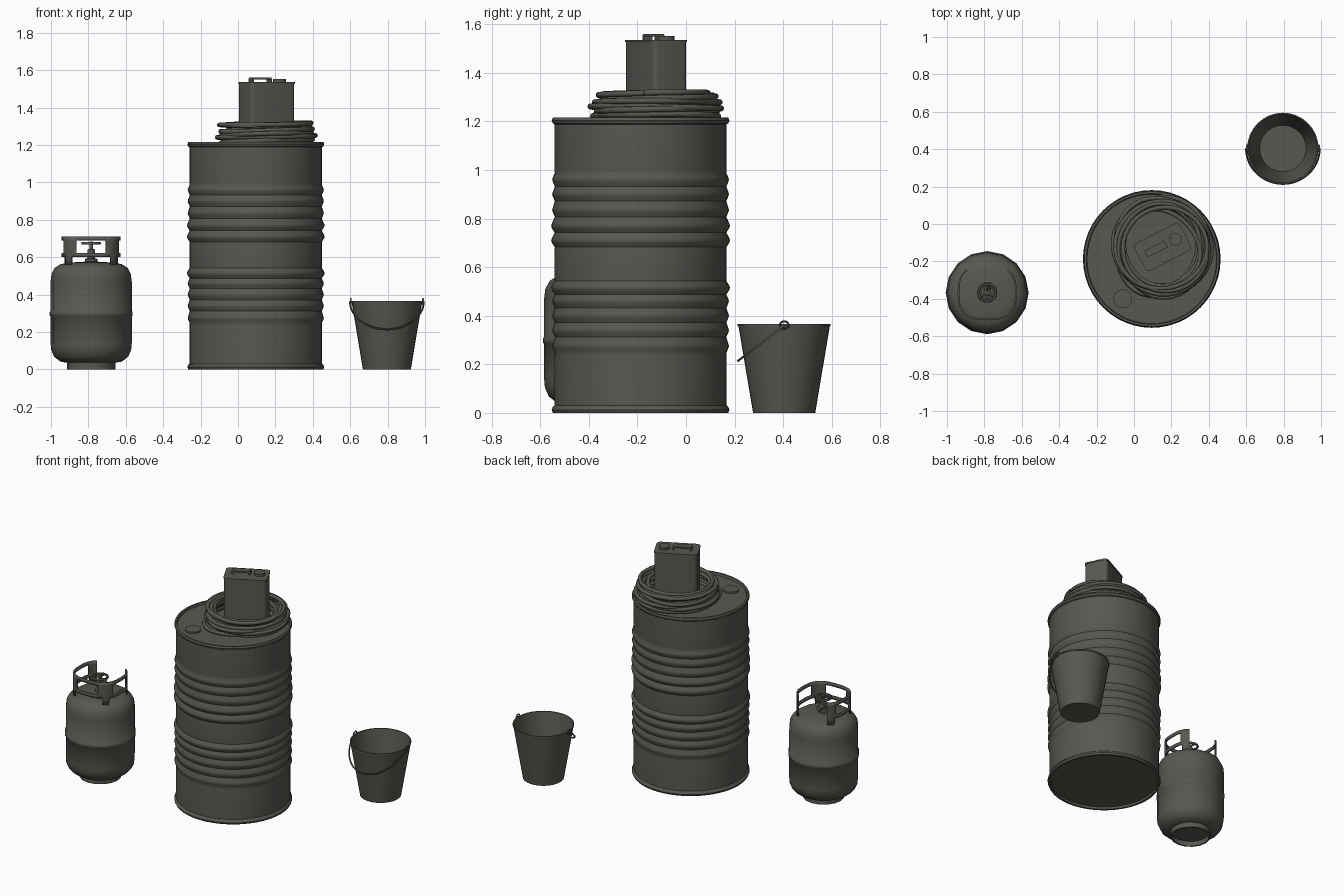
import bpy, bmesh, math, random
from mathutils import Vector, Matrix

if "Cube" in bpy.data.objects:
    bpy.data.objects.remove(bpy.data.objects["Cube"])

random.seed(4)
mat = bpy.data.materials.new("dark_grey")
mat.diffuse_color = (0.10, 0.095, 0.083, 1)
mat.use_nodes = True
mat.node_tree.nodes["Principled BSDF"].inputs["Base Color"].default_value = mat.diffuse_color


def finish(ob, angle=35):
    ob.data.materials.clear()
    ob.data.materials.append(mat)
    bpy.ops.object.select_all(action='DESELECT')
    ob.select_set(True)
    bpy.context.view_layer.objects.active = ob
    bpy.ops.object.shade_smooth_by_angle(angle=math.radians(angle))
    return ob


def from_bmesh(name, bm, angle=35):
    bmesh.ops.recalc_face_normals(bm, faces=bm.faces)
    me = bpy.data.meshes.new(name)
    bm.to_mesh(me)
    bm.free()
    ob = bpy.data.objects.new(name, me)
    bpy.context.collection.objects.link(ob)
    return finish(ob, angle)


def lathe(name, profile, centre, segs=32, angle=35, closed=False):
    bm = bmesh.new()
    rings = []
    for r, z in profile:
        rings.append([bm.verts.new((centre[0] + r * math.cos(2 * math.pi * i / segs),
                                    centre[1] + r * math.sin(2 * math.pi * i / segs), z))
                      for i in range(segs)])
    if closed:
        rings.append(rings[0])
    for a, b in zip(rings, rings[1:]):
        for i in range(segs):
            j = (i + 1) % segs
            bm.faces.new((a[i], a[j], b[j], b[i]))
    bmesh.ops.remove_doubles(bm, verts=bm.verts, dist=1e-5)
    return from_bmesh(name, bm, angle)


def disc(name, x, y, z0, z1, r, segs=24):
    return lathe(name, [(0, z0), (r, z0), (r, z1), (0, z1)], (x, y), segs)


def tube(name, points, radius, cyclic=False, res=2):
    cu = bpy.data.curves.new(name, 'CURVE')
    cu.dimensions = '3D'
    cu.bevel_depth = radius
    cu.bevel_resolution = res
    cu.use_fill_caps = True
    sp = cu.splines.new('POLY')
    sp.points.add(len(points) - 1)
    for p, c in zip(sp.points, points):
        p.co = (*c, 1)
    sp.use_cyclic_u = cyclic
    ob = bpy.data.objects.new(name, cu)
    bpy.context.collection.objects.link(ob)
    bpy.ops.object.select_all(action='DESELECT')
    ob.select_set(True)
    bpy.context.view_layer.objects.active = ob
    bpy.ops.object.convert(target='MESH')
    return finish(bpy.context.view_layer.objects.active, 60)


def rounded_box(name, centre, size, turn, corner):
    bm = bmesh.new()
    bmesh.ops.create_cube(bm, size=1)
    bmesh.ops.scale(bm, vec=size, verts=bm.verts)
    if corner:
        up = [e for e in bm.edges if abs(e.verts[0].co.z - e.verts[1].co.z) > 1e-4]
        bmesh.ops.bevel(bm, geom=up, offset=corner, segments=4, profile=0.5, affect='EDGES')
    bm.transform(Matrix.Translation(centre) @ Matrix.Rotation(turn, 4, 'Z'))
    return from_bmesh(name, bm)


# Oil drum with two groups of pressed ribs
DX, DY = 0.095, -0.187
prof = [(0, .015), (.345, .015), (.347, 0), (.361, 0), (.366, .012), (.361, .025), (.354, .03)]
for group in ((.275, .34, .40, .46, .515), (.71, .77, .835, .90, .96)):
    prof.append((.354, group[0] - .04))
    for k, z in enumerate(group):
        peak = .368 if z in (.515, .71, .77) else .364
        prof += [(.353, z - .028), (peak - .003, z - .01), (peak, z), (peak - .003, z + .01)]
    prof += [(.353, group[-1] + .028), (.354, group[-1] + .04)]
prof += [(.354, 1.188), (.361, 1.192), (.366, 1.204), (.361, 1.215), (.350, 1.215),
         (.346, 1.20), (0, 1.20)]
lathe("drum", prof, (DX, DY), 48)
disc("drum_bung", -.06, -.40, 1.195, 1.21, .05)

# Loose coil of hose on the drum lid
CX, CY = 0.143, -0.125
turns, per = 15, 36
keys = [(random.uniform(.20, .262), random.uniform(0, 6.28), random.uniform(.006, .018),
         random.uniform(-.016, .016), random.uniform(-.016, .016), random.uniform(0, 6.28))
        for _ in range(turns + 2)]
pts = []
for i in range(turns * per):
    t = i / per
    k, f = int(t), t - int(t)
    f = f * f * (3 - 2 * f)
    th = 2 * math.pi * t
    a, b = keys[k], keys[k + 1]
    lerp = lambda n: a[n] * (1 - f) + b[n] * f
    r = lerp(0) + lerp(2) * math.cos(2 * th + lerp(1))
    z = 1.216 + .102 * t / turns + .008 * math.sin(th + lerp(5))
    pts.append((CX + lerp(3) + r * math.cos(th), CY + lerp(4) + r * math.sin(th), max(z, 1.213)))
tube("hose_coil", pts, .0125)

# Fuel can standing inside the coil
KX, KY, TURN = 0.153, -0.123, math.radians(27)


def on_can(u, v, z):
    return Vector((KX + u * math.cos(TURN) - v * math.sin(TURN),
                   KY + u * math.sin(TURN) + v * math.cos(TURN), z))


rounded_box("can_body", on_can(0, 0, 1.364), (.268, .158, .328), TURN, .022)
rounded_box("can_lip", on_can(0, 0, 1.531), (.275, .165, .009), TURN, .025)
rounded_box("can_handle_bar", on_can(-.035, .006, 1.555), (.115, .04, .01), TURN, 0)
for n, u in (("left", -.089), ("right", .019)):
    rounded_box("can_handle_leg_" + n, on_can(u, .006, 1.543), (.012, .04, .026), TURN, 0)
cap = on_can(.08, .006, 0)
disc("can_cap", cap.x, cap.y, 1.53, 1.552, .034, 20)

# Gas bottle
GX, GY = -0.785, -0.367
lathe("gas_bottle", [(0, .03), (.12, .034), (.165, .042), (.198, .068), (.214, .105), (.217, .14),
                     (.217, .284), (.222, .289), (.222, .307), (.217, .312), (.217, .47),
                     (.212, .51), (.195, .543), (.165, .562), (.12, .571), (0, .578)],
      (GX, GY), 16, 50)
lathe("gas_bottle_foot", [(.13, 0), (.13, .05), (.12, .05), (.12, 0)], (GX, GY), 16, 35, True)

# Collar: U-shaped guard, open at the back, with windows and mounting tabs
bm = bmesh.new()
rows = (.555, .60, .622, .688, .71)
angles = [128 + 284 * i / 72 for i in range(73)]


def collar_point(deg, z):
    c, s = math.cos(math.radians(deg)), math.sin(math.radians(deg))
    return (GX + .153 * math.copysign(abs(c) ** .72, c),
            GY + .143 * math.copysign(abs(s) ** .72, s), z)


grid = [[bm.verts.new(collar_point(a, z)) for z in rows] for a in angles]
for i in range(72):
    mid = (angles[i] + angles[i + 1]) / 2
    window = any(abs(mid - w) < 23 for w in (180, 270, 360))
    tab = any(abs(mid - w) < 11 for w in (140, 225, 315, 400))
    for j in range(4):
        if (j == 0 and not tab) or (j == 2 and window):
            continue
        bm.faces.new((grid[i][j], grid[i + 1][j], grid[i + 1][j + 1], grid[i][j + 1]))
bmesh.ops.delete(bm, geom=[v for v in bm.verts if not v.link_faces], context='VERTS')
collar = from_bmesh("gas_bottle_collar", bm)
mod = collar.modifiers.new("thickness", 'SOLIDIFY')
mod.thickness = .009
mod.offset = 0

# Valve with handwheel and side outlet
lathe("valve_stem", [(0, .56), (.034, .56), (.034, .59), (.02, .595), (.02, .64), (.01, .645),
                     (.01, .685), (0, .685)], (GX, GY), 12)
wheel = [(GX + .046 * math.cos(i * math.pi / 12), GY + .046 * math.sin(i * math.pi / 12), .675)
         for i in range(24)]
tube("valve_wheel", wheel, .008, True, 1)
for i in range(3):
    a = math.radians(90 + 120 * i)
    tube("valve_spoke_%d" % (i + 1), [(GX, GY, .675),
         (GX + .046 * math.cos(a), GY + .046 * math.sin(a), .675)], .006, res=1)
tube("valve_outlet", [(GX, GY, .618), (GX, GY + .055, .618)], .017)

# Bucket: thin tapered shell
BX, BY = 0.796, 0.404
lathe("bucket", [(0, 0), (.128, 0), (.188, .357), (.191, .358), (.191, .365), (.184, .365),
                 (.124, .008), (0, .008)], (BX, BY), 32)
# Wire bail hanging down at the front, with an eye at each end
bail = []
for i in range(33):
    a = math.pi * i / 32
    s = math.sin(a)
    bail.append((BX - .197 * math.cos(a), BY - .19 * s, .362 - .148 * s))
tube("bucket_bail", bail, .005, res=1)
for n, sx in (("left", -1), ("right", 1)):
    eye = [(BX + sx * .193, BY + .018 * math.cos(i * math.pi / 6),
            .362 + .015 * math.sin(i * math.pi / 6)) for i in range(12)]
    tube("bail_eye_" + n, eye, .005, True, 1)
